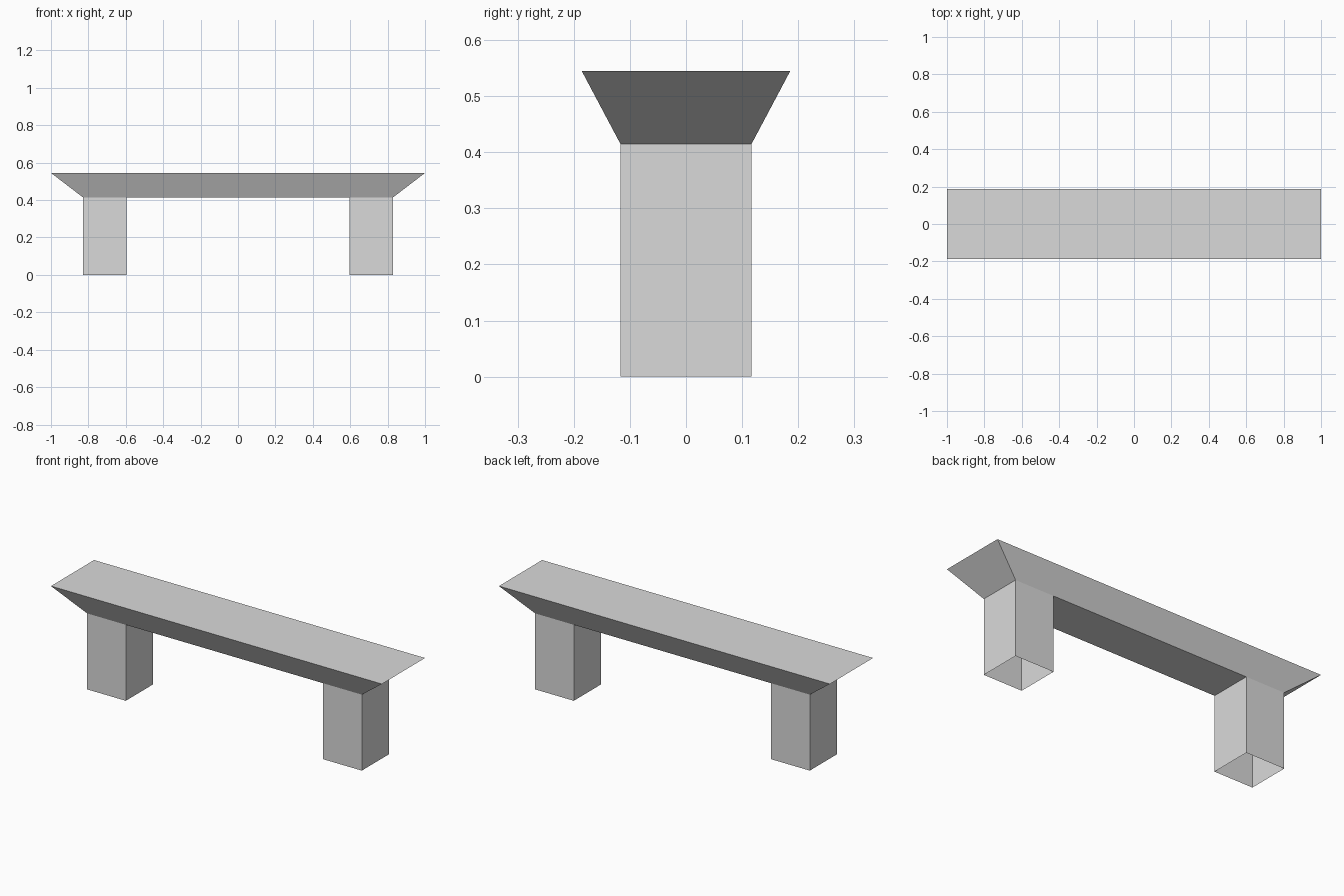
import bpy
import bmesh

cube = bpy.data.objects.get("Cube")
if cube:
    bpy.data.objects.remove(cube, do_unlink=True)

# Single pale grey stone material
COLOUR = (0.7, 0.7, 0.7, 1)
stone = bpy.data.materials.new("pale_grey_stone")
stone.use_nodes = True
stone.diffuse_color = COLOUR
stone.node_tree.nodes["Principled BSDF"].inputs["Base Color"].default_value = COLOUR

SEAT_BOTTOM, SEAT_TOP = 0.415, 0.545
LEG_WIDTH = 0.234
LEG_X = 0.713


def block(name, x, size, z0, z1, flare=(1, 1), open_bottom=False):
    """Box from z0 to z1 whose top is scaled by flare."""
    bm = bmesh.new()
    bmesh.ops.create_cube(bm, size=1)
    for v in bm.verts:
        top = v.co.z > 0
        fx, fy = flare if top else (1, 1)
        v.co = (x + v.co.x * size[0] * fx, v.co.y * size[1] * fy, z1 if top else z0)
    if open_bottom:
        bm.normal_update()
        base = [f for f in bm.faces if f.normal.z < -0.9]
        bmesh.ops.delete(bm, geom=base, context='FACES_ONLY')
    mesh = bpy.data.meshes.new(name)
    bm.to_mesh(mesh)
    bm.free()
    mesh.materials.append(stone)
    obj = bpy.data.objects.new(name, mesh)
    bpy.context.collection.objects.link(obj)
    return obj


# Seat slab with sides flaring out to the top
base_length = 2 * LEG_X + LEG_WIDTH
block("seat", 0, (base_length, LEG_WIDTH), SEAT_BOTTOM, SEAT_TOP,
      flare=(2 / base_length, 0.372 / LEG_WIDTH))

# Square hollow legs, open underneath
for name, side in (("left_leg", 1), ("right_leg", -1)):
    block(name, side * LEG_X, (LEG_WIDTH, LEG_WIDTH), 0, SEAT_BOTTOM, open_bottom=True)
